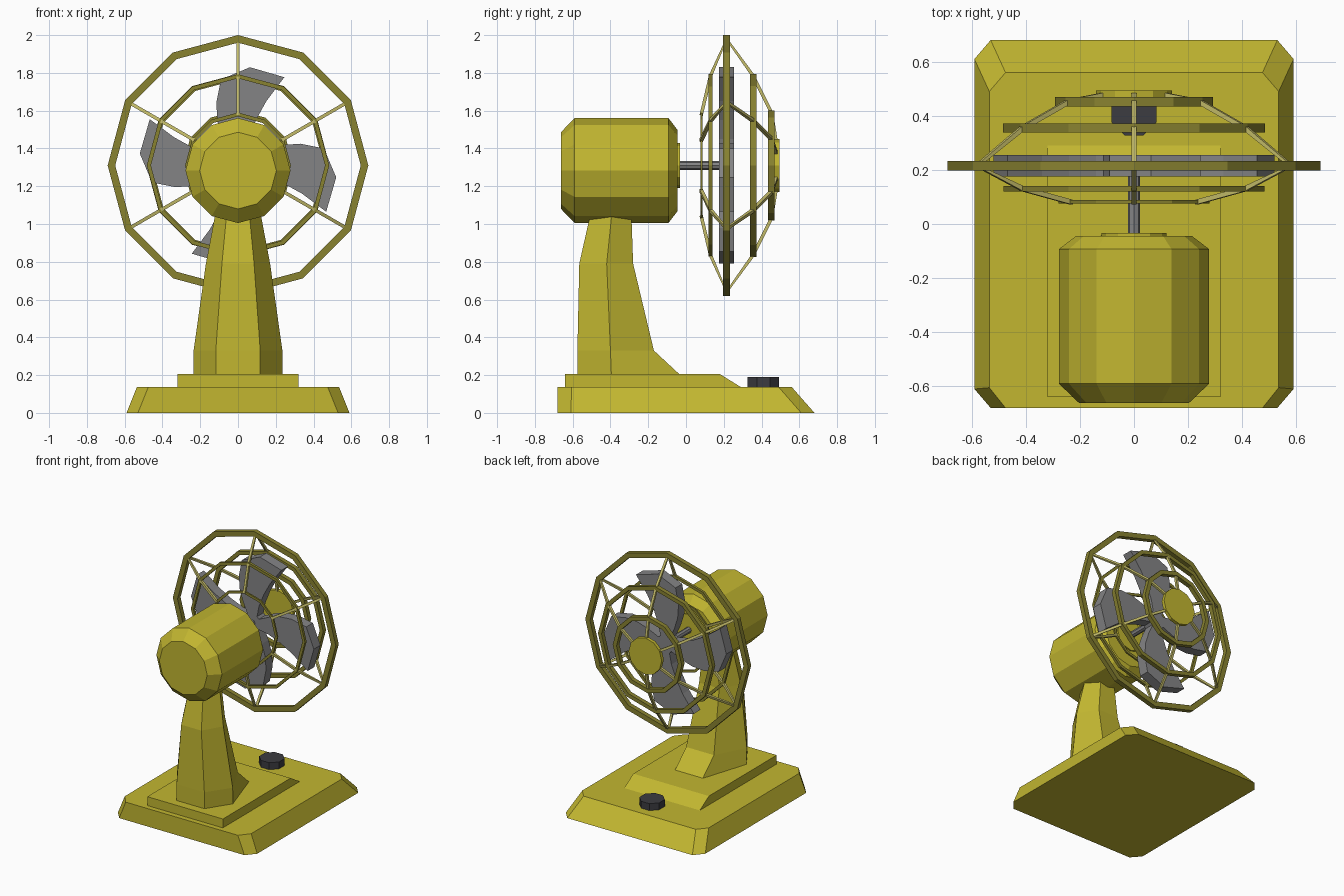
import bpy, bmesh, math
from mathutils import Vector, Matrix

if "Cube" in bpy.data.objects:
    bpy.data.objects.remove(bpy.data.objects["Cube"])

FAN_Z = 1.31
MOTOR_Z = 1.283
FAN_Y = 0.215


def material(name, rgb):
    m = bpy.data.materials.new(name)
    m.diffuse_color = (*rgb, 1)
    m.use_nodes = True
    m.node_tree.nodes["Principled BSDF"].inputs["Base Color"].default_value = m.diffuse_color
    return m


YELLOW = material("mustard yellow", (0.54, 0.47, 0.03))
OLIVE = material("dark olive", (0.25, 0.225, 0.03))
PALE = material("pale yellow", (0.55, 0.50, 0.14))
GREY = material("blade grey", (0.23, 0.23, 0.235))
BLACK = material("knob black", (0.045, 0.045, 0.052))


def make(name, bm, mat):
    bmesh.ops.remove_doubles(bm, verts=bm.verts, dist=1e-5)
    bmesh.ops.recalc_face_normals(bm, faces=bm.faces)
    me = bpy.data.meshes.new(name)
    bm.to_mesh(me)
    bm.free()
    me.materials.append(mat)
    ob = bpy.data.objects.new(name, me)
    bpy.context.collection.objects.link(ob)
    return ob


def loft(name, rings, mat, closed=False):
    """Bridge equal-sized point rings; cap the ends, or join them when closed."""
    bm = bmesh.new()
    vs = [[bm.verts.new(p) for p in ring] for ring in rings]
    n = len(vs[0])
    pairs = list(zip(vs, vs[1:])) + ([(vs[-1], vs[0])] if closed else [])
    for a, b in pairs:
        for i in range(n):
            j = (i + 1) % n
            bm.faces.new((a[i], a[j], b[j], b[i]))
    if not closed:
        bm.faces.new(vs[0])
        bm.faces.new(vs[-1])
    return make(name, bm, mat)


def lathe(name, profile, z, mat, closed=False, sides=12):
    """Turn (radius, y) points around the y axis at height z."""
    steps = [2 * math.pi * i / sides for i in range(sides)]
    return loft(name, [[(r * math.cos(a), y, z + r * math.sin(a)) for a in steps]
                       for r, y in profile], mat, closed)


# base with clipped corners and a sloping far edge
def clipped(x, xi, y0, y0i, y1i, y1, z):
    return [(-xi, y0, z), (xi, y0, z), (x, y0i, z), (x, y1i, z),
            (xi, y1, z), (-xi, y1, z), (-x, y1i, z), (-x, y0i, z)]


loft("base", [clipped(0.59, 0.53, -0.68, -0.61, 0.61, 0.68, 0),
              clipped(0.535, 0.475, -0.68, -0.605, 0.49, 0.56, 0.137)], YELLOW)

# raised step on the base
loft("base_step", [[(x, -0.64, 0.13), (x, 0.295, 0.13), (x, 0.29, 0.137),
                    (x, 0.18, 0.205), (x, -0.64, 0.205)] for x in (-0.32, 0.32)], YELLOW)

# speed knob
steps8 = [math.pi / 8 + math.pi / 4 * i for i in range(8)]
loft("speed_knob", [[(0.09 * math.cos(a), 0.41 + 0.09 * math.sin(a), z) for a in steps8]
                    for z in (0.13, 0.19)], BLACK)

# six-sided neck: z, back y, middle y, front y, half width
neck = [(0.20, -0.575, -0.395, -0.03, 0.235), (0.33, -0.575, -0.40, -0.17, 0.235),
        (0.79, -0.565, -0.42, -0.28, 0.17), (1.08, -0.50, -0.39, -0.29, 0.115)]
loft("neck", [[(-w / 2, b, z), (w / 2, b, z), (w, m, z), (w / 2, f, z), (-w / 2, f, z), (-w, m, z)]
              for z, b, m, f, w in neck], YELLOW)

# motor housing, front plate and shaft
lathe("motor_housing", [(0.203, -0.662), (0.278, -0.59), (0.278, -0.093), (0.215, -0.045)],
      MOTOR_Z, YELLOW)
lathe("motor_plate", [(0.12, -0.05), (0.12, -0.033)], FAN_Z, YELLOW)
lathe("shaft", [(0.023, -0.05), (0.023, 0.2)], FAN_Z, GREY, sides=8)

# hub and four swept blades
lathe("blade_hub", [(0.07, 0.175), (0.07, 0.255)], FAN_Z, GREY)
outline = [(-0.035, 0.04), (-0.08, 0.14), (-0.108, 0.23), (-0.115, 0.33), (-0.09, 0.455),
           (0.063, 0.52), (0.245, 0.467), (0.15, 0.34), (0.095, 0.24), (0.055, 0.14), (0.035, 0.04)]
for k in range(4):
    blade = loft(f"blade_{k + 1}", [[(x, y, z) for x, z in outline] for y in (-0.04, 0.04)], GREY)
    blade.data.transform(Matrix.Translation((0, FAN_Y, FAN_Z)) @ Matrix.Rotation(k * math.pi / 2, 4, 'Y'))

# guard rings: outer radius, radial width, y, depth
guard = {"rear_inner_ring": (0.28, 0.02, 0.082, 0.012), "rear_middle_ring": (0.483, 0.022, 0.13, 0.02),
         "rim_ring": (0.69, 0.04, 0.215, 0.036), "front_middle_ring": (0.485, 0.03, 0.355, 0.034),
         "front_inner_ring": (0.292, 0.032, 0.452, 0.034)}
for name, (r, w, y, d) in guard.items():
    lathe(name, [(r, y - d / 2), (r, y + d / 2), (r - w, y + d / 2), (r - w, y - d / 2)],
          FAN_Z, OLIVE, closed=True)

# front cap of the guard
lathe("guard_cap", [(0.14, 0.468), (0.14, 0.494)], FAN_Z, YELLOW)

# six bent guard wires following the rings
path = [(0.265, 0.08), (0.475, 0.13), (0.67, 0.215), (0.475, 0.355), (0.28, 0.452), (0.11, 0.48)]
t = 0.009
for k in range(6):
    rings = [[(-t, y, r - t), (t, y, r - t), (t, y, r + t), (-t, y, r + t)] for r, y in path]
    # sections at the ends of steep runs are turned to keep the wire thickness
    for i, (r, y) in enumerate(path):
        a = Vector(path[min(i + 1, 5)]) - Vector(path[max(i - 1, 0)])
        n = Vector((-a.y, a.x)).normalized() * t
        rings[i] = [(-t, y - n.y, r - n.x), (t, y - n.y, r - n.x),
                    (t, y + n.y, r + n.x), (-t, y + n.y, r + n.x)]
    wire = loft(f"guard_wire_{k + 1}", rings, PALE)
    wire.data.transform(Matrix.Translation((0, 0, FAN_Z)) @ Matrix.Rotation(k * math.pi / 3, 4, 'Y'))
